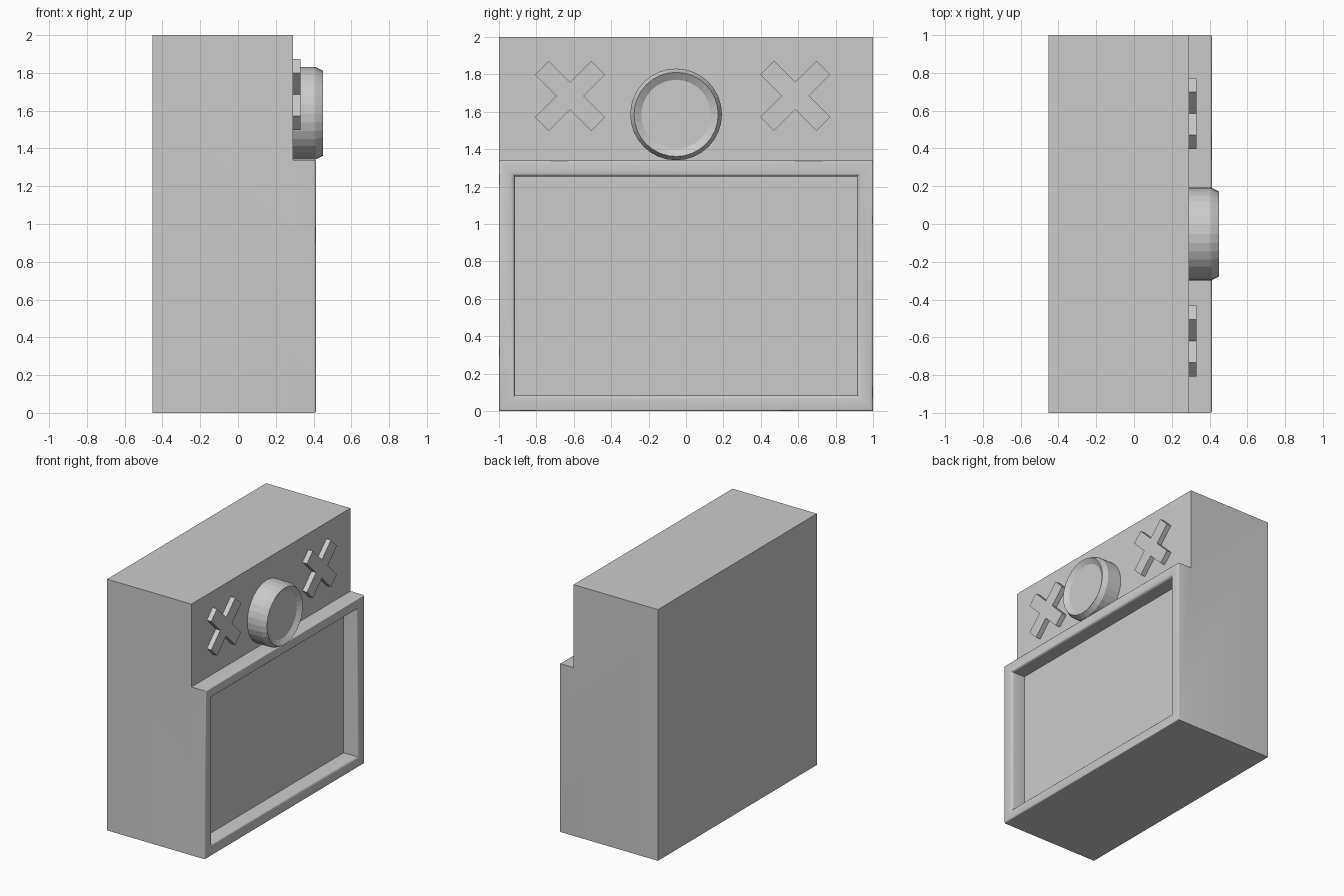
import bpy, bmesh, math
from mathutils import Vector

if "Cube" in bpy.data.objects:
    bpy.data.objects.remove(bpy.data.objects["Cube"])


def finish(bm, name):
    bmesh.ops.recalc_face_normals(bm, faces=bm.faces)
    mesh = bpy.data.meshes.new(name)
    bm.to_mesh(mesh)
    bm.free()
    obj = bpy.data.objects.new(name, mesh)
    bpy.context.collection.objects.link(obj)
    return obj


def prism(points, offset):
    """Closed solid from a flat outline, extruded by offset."""
    bm = bmesh.new()
    face = bm.faces.new([bm.verts.new(p) for p in points])
    ext = bmesh.ops.extrude_face_region(bm, geom=[face], use_keep_orig=True)
    verts = [v for v in ext["geom"] if isinstance(v, bmesh.types.BMVert)]
    bmesh.ops.translate(bm, verts=verts, vec=offset)
    bmesh.ops.recalc_face_normals(bm, faces=bm.faces)
    return bm


BACK, STEP, FRONT = -0.453, 0.29, 0.413

# Stepped body with a recessed, soft-edged framed panel
profile = [(BACK, 0), (FRONT, 0), (FRONT, 1.34), (STEP, 1.34), (STEP, 2), (BACK, 2)]
bm = prism([(x, -1, z) for x, z in profile], (0, 2, 0))
panel = next(f for f in bm.faces if abs(f.calc_center_median().x - FRONT) < 1e-4)
bmesh.ops.inset_region(bm, faces=[panel], thickness=0.12)
inner = bmesh.ops.extrude_face_region(bm, geom=[panel])
moved = [v for v in inner["geom"] if isinstance(v, bmesh.types.BMVert)]
bmesh.ops.translate(bm, verts=moved, vec=(STEP - FRONT, 0, 0))
if panel.is_valid:
    bmesh.ops.delete(bm, geom=[panel], context='FACES_ONLY')


def front_edges(outer):
    found = []
    for e in bm.edges:
        a, b = e.verts
        at_front = all(abs(v.co.x - FRONT) < 1e-4 for v in e.verts)
        straight = min(abs(a.co.y - b.co.y), abs(a.co.z - b.co.z)) < 1e-4
        is_outer = max(abs(a.co.y), abs(b.co.y)) > 0.95
        if at_front and straight and is_outer == outer:
            found.append(e)
    return found


for outer, width in ((False, 0.022), (True, 0.01)):
    bmesh.ops.bevel(bm, geom=front_edges(outer), offset=width, offset_type='OFFSET',
                    segments=3, profile=0.5, affect='EDGES')
body = finish(bm, "body")
bpy.context.view_layer.objects.active = body
body.select_set(True)
bpy.ops.object.shade_smooth_by_angle(angle=math.radians(35))
body.select_set(False)

# Round dial with a chamfered rim and a dished face
bm = bmesh.new()
SIDES = 32
rings = []
for x, r in [(STEP, 0.245), (0.41, 0.245), (0.45, 0.225), (0.425, 0.185)]:
    rings.append([bm.verts.new((x, -0.053 + r * math.cos(2 * math.pi * i / SIDES),
                                1.586 + r * math.sin(2 * math.pi * i / SIDES)))
                  for i in range(SIDES)])
for a, b in zip(rings, rings[1:]):
    for i in range(SIDES):
        j = (i + 1) % SIDES
        bm.faces.new((a[i], a[j], b[j], b[i]))
bm.faces.new(rings[0])
bm.faces.new(rings[-1])
finish(bm, "dial")

# Two diagonal cross-shaped badges
W, L = 0.052, 0.213
arm = [(W, -W), (L, -W), (L, W)]
for side, cy in (("left", -0.62), ("right", 0.584)):
    pts = []
    for k in range(4):
        ang = math.pi / 4 + k * math.pi / 2
        c, s = math.cos(ang), math.sin(ang)
        pts += [Vector((STEP, cy + u * c - v * s, 1.685 + u * s + v * c)) for u, v in arm]
    finish(prism(pts, (0.04, 0, 0)), side + "_cross")
